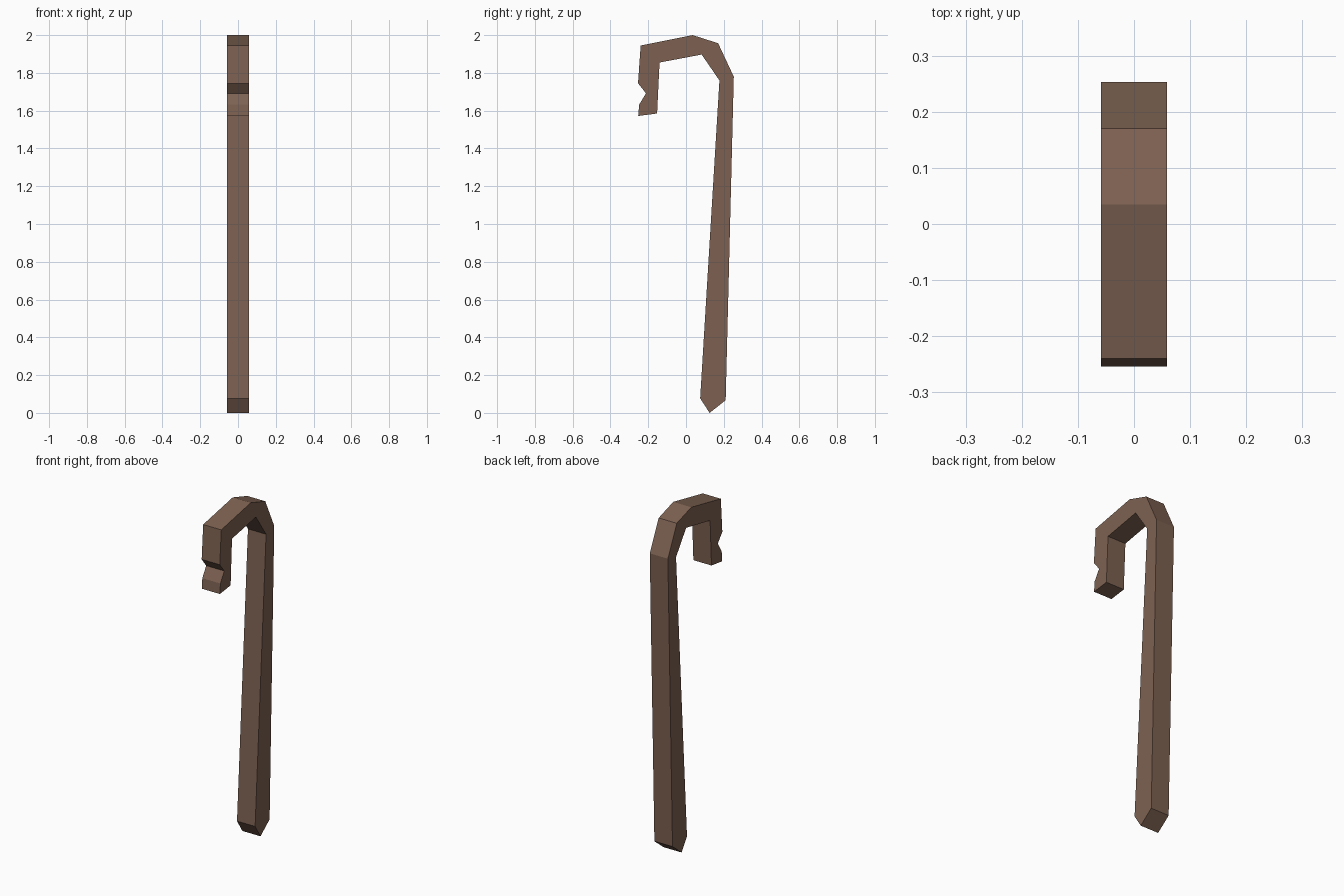
import bpy, bmesh

if "Cube" in bpy.data.objects:
    bpy.data.objects.remove(bpy.data.objects["Cube"])

# Walking cane: one side outline (y, z) given thickness along x
HALF_WIDTH = 0.059
outline = [
    # top of the handle, then down the back of the shaft
    (-0.24, 1.945), (0.035, 2.0), (0.17, 1.957), (0.253, 1.78), (0.21, 0.067),
    # pointed foot, then up the front of the shaft
    (0.125, 0.0), (0.075, 0.077), (0.177, 1.76),
    # inside of the hook
    (0.083, 1.897), (-0.14, 1.855), (-0.153, 1.585),
    # hook tip and its notch
    (-0.253, 1.572), (-0.248, 1.632), (-0.212, 1.692), (-0.254, 1.745),
]

wood = bpy.data.materials.new("brown wood")
wood.diffuse_color = (0.205, 0.12, 0.083, 1.0)
wood.use_nodes = True
wood.node_tree.nodes["Principled BSDF"].inputs["Base Color"].default_value = wood.diffuse_color

bm = bmesh.new()
side = bm.faces.new([bm.verts.new((-HALF_WIDTH, y, z)) for y, z in outline])
# Extrude the outline across the full width
result = bmesh.ops.extrude_face_region(bm, geom=[side], use_keep_orig=True)
moved = [g for g in result["geom"] if isinstance(g, bmesh.types.BMVert)]
bmesh.ops.translate(bm, verts=moved, vec=(2 * HALF_WIDTH, 0, 0))
bmesh.ops.recalc_face_normals(bm, faces=bm.faces)

# Split the concave sides into clean triangles
caps = [f for f in bm.faces if len(f.verts) > 4]
bmesh.ops.triangulate(bm, faces=caps)

mesh = bpy.data.meshes.new("cane")
bm.to_mesh(mesh)
bm.free()
mesh.materials.append(wood)
cane = bpy.data.objects.new("cane", mesh)
bpy.context.collection.objects.link(cane)
